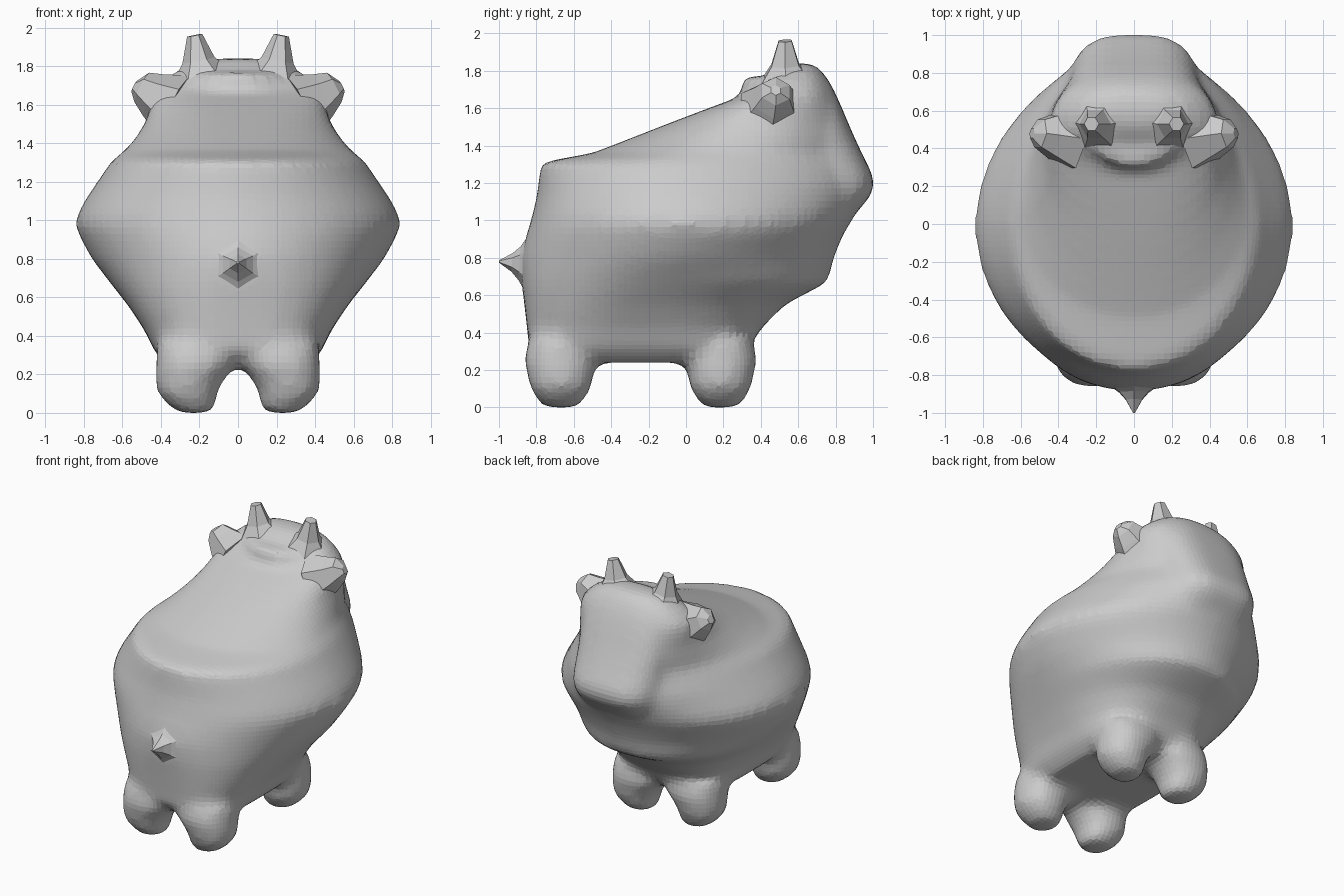
import bpy, bmesh, math
from mathutils import Vector

if "Cube" in bpy.data.objects:
    bpy.data.objects.remove(bpy.data.objects["Cube"])

SEG = 48


def finish(name, bm):
    bmesh.ops.recalc_face_normals(bm, faces=bm.faces)
    me = bpy.data.meshes.new(name)
    bm.to_mesh(me)
    bm.free()
    ob = bpy.data.objects.new(name, me)
    bpy.context.collection.objects.link(ob)
    return ob


def skin(bm, rings):
    """Bridge equal-length rings of points and cap both ends."""
    vs = [[bm.verts.new(p) for p in r] for r in rings]
    faces = []
    for a, b in zip(vs, vs[1:]):
        n = len(a)
        for i in range(n):
            faces.append(bm.faces.new((a[i], a[(i + 1) % n], b[(i + 1) % n], b[i])))
    faces.append(bm.faces.new(vs[0][::-1]))
    faces.append(bm.faces.new(vs[-1]))
    bmesh.ops.recalc_face_normals(bm, faces=faces)


def egg(z, w, yb, yc, yf, nb, nf, cx=0):
    """Horizontal section: superellipse with unequal back and front."""
    pts = []
    for i in range(SEG):
        t = 2 * math.pi * i / SEG
        c, s = math.cos(t), math.sin(t)
        n = nf if s > 0 else nb
        x = math.copysign(abs(c) ** (2 / n), c) * w
        y = math.copysign(abs(s) ** (2 / n), s)
        pts.append((cx + x, yc + y * ((yf - yc) if y > 0 else (yc - yb)), z))
    return pts


def spike(name, path, sides):
    """Low-poly horn / ear / tail: path of (point, radius)."""
    bm = bmesh.new()
    d = (Vector(path[-1][0]) - Vector(path[0][0])).normalized()
    u = d.cross(Vector((0, 1, 0)) if abs(d.y) < 0.9 else Vector((1, 0, 0))).normalized()
    v = d.cross(u)
    rings = []
    for p, r in path:
        rings.append([Vector(p) + r * (math.cos(a) * u + math.sin(a) * v)
                      for a in (2 * math.pi * i / sides for i in range(sides))])
    skin(bm, rings)
    return finish(name, bm)


# Body and head: z, half width, back y, widest y, front y, back and front squareness
body_rings = [
    (0.24, .36, -.74, -.25, .26, 4, 4), (0.32, .435, -.84, -.25, .34, 3.6, 3.6),
    (0.42, .48, -.85, -.25, .40, 3, 2.8), (0.55, .565, -.865, -.2, .53, 2.6, 2.4),
    (0.67, .66, -.88, -.1, .76, 2.3, 2.1), (0.80, .76, -.885, -.05, .79, 2, 1.9),
    (0.92, .825, -.855, 0, .84, 2, 1.9), (0.98, .845, -.835, 0, .875, 2, 1.9),
    (1.04, .83, -.82, 0, .91, 2, 1.85), (1.12, .785, -.80, 0, .96, 2, 1.75),
    (1.20, .73, -.79, 0, .98, 2, 1.75), (1.31, .655, -.775, 0, .94, 2, 1.8),
    (1.36, .59, -.5, .05, .92, 2, 1.9), (1.43, .53, -.32, .2, .90, 2.1, 2.1),
    (1.52, .475, -.09, .35, .865, 2.2, 2.3), (1.60, .455, .12, .45, .83, 2.3, 2.4),
    (1.67, .44, .31, .5, .795, 2.4, 2.5), (1.74, .37, .40, .54, .765, 2.5, 2.5),
    (1.80, .28, .46, .58, .725, 2.5, 2.5), (1.84, .15, .54, .6, .68, 2.3, 2.3),
]
bm = bmesh.new()
skin(bm, [egg(*r) for r in body_rings])

# Flat face widening into the snout
skin(bm, [egg(z, w, .3, .58, y, 2, 3) for z, w, y in (
    (0.98, .30, .85), (1.08, .34, .945), (1.14, .35, .995), (1.20, .355, 1.012), (1.26, .355, .99),
    (1.36, .355, .94), (1.48, .36, .885), (1.6, .35, .835), (1.7, .32, .79), (1.77, .27, .75))])

# Four stubby legs, fused with the body
for sx in (-1, 1):
    for y in (-.67, .185):
        skin(bm, [egg(z, rx, y - ry, y, y + ry, 2.2, 2.2, sx * x) for z, x, rx, ry in (
            (-.02, .225, .08, .09), (.03, .24, .13, .13), (.10, .265, .155, .165),
            (.19, .245, .185, .18), (.25, .22, .205, .2), (.36, .20, .22, .17))])

# Fuse and soften
body = finish("body", bm)
rem = body.modifiers.new("fuse", 'REMESH')
rem.mode = 'VOXEL'
rem.voxel_size = 0.035
sm = body.modifiers.new("soften", 'SMOOTH')
sm.factor = 0.5
sm.iterations = 8
bpy.context.view_layer.objects.active = body
body.select_set(True)
bpy.ops.object.convert(target='MESH')
for p in body.data.polygons:
    p.use_smooth = False
zmin = min(v.co.z for v in body.data.vertices)
for v in body.data.vertices:          # keep the feet on the floor
    if v.co.z < 0.2:
        v.co.z -= zmin * (0.2 - v.co.z) / (0.2 - zmin)

# Horns, ears and tail
for sx, side in ((-1, "left"), (1, "right")):
    spike("horn_" + side, [((sx * .18, .54, 1.73), .17), ((sx * .205, .53, 1.83), .085),
                           ((sx * .225, .53, 1.96), .04)], 6)
    spike("ear_" + side, [((sx * .33, .45, 1.59), .18), ((sx * .44, .47, 1.65), .12),
                          ((sx * .50, .48, 1.69), .085), ((sx * .54, .48, 1.695), .03)], 6)
spike("tail", [((0, -.84, .77), .17), ((0, -.89, .77), .09),
               ((0, -.93, .775), .05), ((0, -1.0, .78), .006)], 6)
